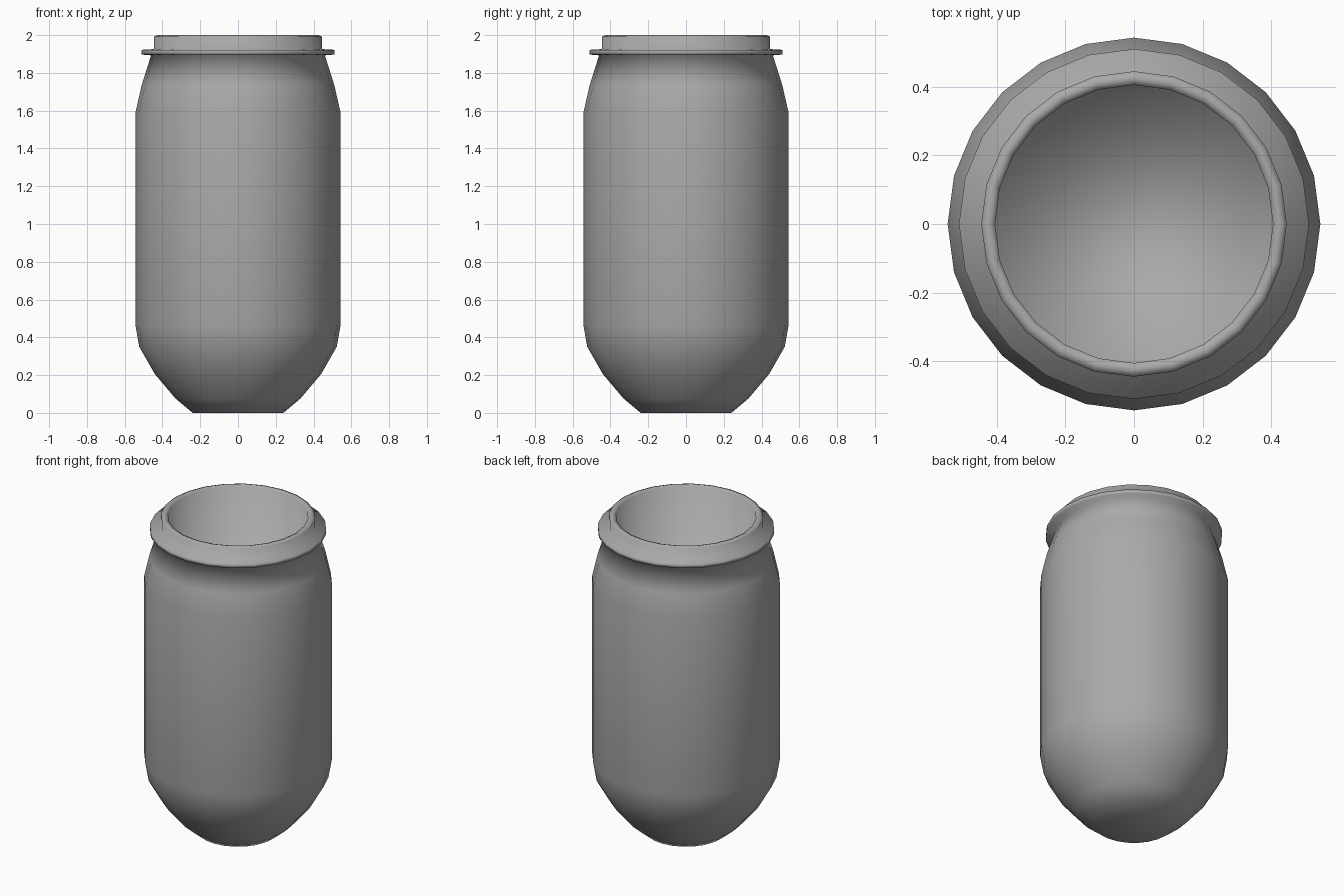
import bpy, bmesh, math

if "Cube" in bpy.data.objects:
    bpy.data.objects.remove(bpy.data.objects["Cube"])

SIDES = 24

# profile (radius, height): outside bottom -> rim -> recessed inner floor
outer = [(0.24, 0.0), (0.33, 0.075), (0.44, 0.205), (0.523, 0.35), (0.543, 0.465),
         (0.543, 1.59), (0.51, 1.735), (0.46, 1.893)]
flange_and_neck = [(0.51, 1.897), (0.51, 1.922), (0.445, 1.926), (0.445, 1.992)]
rim = [(0.425, 2.0), (0.405, 1.992)]
inner = [(0.405, 1.66)]


def lathe(name, profile):
    """Revolve a profile around z and cap both ends."""
    bm = bmesh.new()
    rings = []
    for r, z in profile:
        rings.append([bm.verts.new((r * math.cos(2 * math.pi * i / SIDES),
                                    r * math.sin(2 * math.pi * i / SIDES), z))
                      for i in range(SIDES)])
    for a, b in zip(rings, rings[1:]):
        for i in range(SIDES):
            j = (i + 1) % SIDES
            bm.faces.new((a[i], a[j], b[j], b[i]))
    bm.faces.new(rings[0])
    bm.faces.new(rings[-1])
    bmesh.ops.recalc_face_normals(bm, faces=bm.faces)
    for f in bm.faces:
        f.smooth = True
    mesh = bpy.data.meshes.new(name)
    bm.to_mesh(mesh)
    bm.free()
    obj = bpy.data.objects.new(name, mesh)
    bpy.context.collection.objects.link(obj)
    return obj


# barrel body with flange, neck and recessed mouth
barrel = lathe("barrel", outer + flange_and_neck + rim + inner)

# dark grey plastic
grey = bpy.data.materials.new("dark_grey")
grey.diffuse_color = (0.4, 0.4, 0.4, 1)
grey.use_nodes = True
grey.node_tree.nodes["Principled BSDF"].inputs["Base Color"].default_value = grey.diffuse_color
barrel.data.materials.append(grey)
